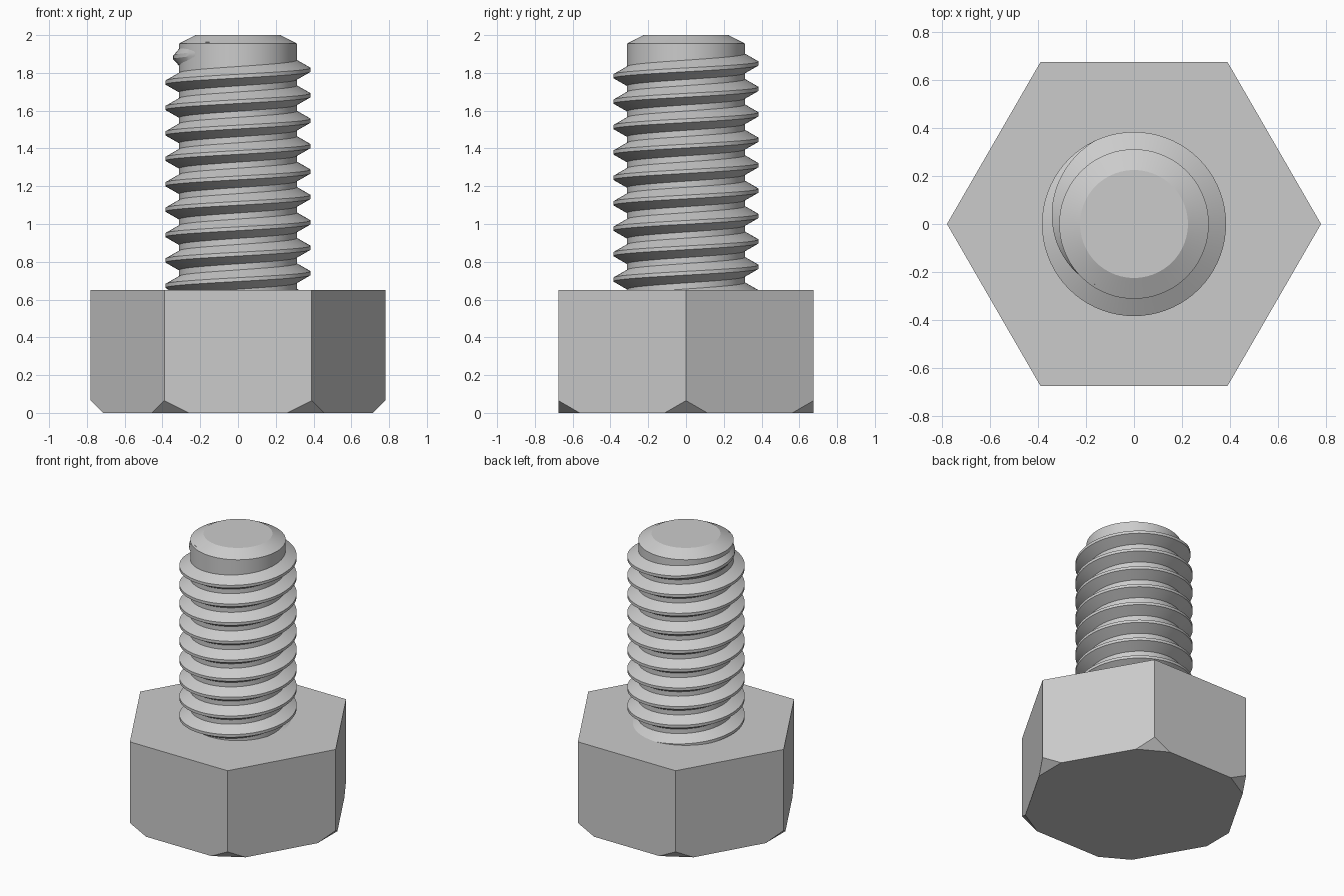
import bpy, bmesh, math
from mathutils import Vector

cube = bpy.data.objects.get("Cube")
if cube:
    bpy.data.objects.remove(cube, do_unlink=True)

steel = bpy.data.materials.new("plain_grey_steel")
steel.use_nodes = True
grey = (0.6, 0.6, 0.6, 1)
steel.diffuse_color = grey
steel.node_tree.nodes["Principled BSDF"].inputs["Base Color"].default_value = grey


def finish(bm, name, smooth=True):
    """Turn a bmesh into a named, shaded object."""
    bmesh.ops.recalc_face_normals(bm, faces=bm.faces[:])
    mesh = bpy.data.meshes.new(name)
    bm.to_mesh(mesh)
    bm.free()
    mesh.materials.append(steel)
    obj = bpy.data.objects.new(name, mesh)
    bpy.context.collection.objects.link(obj)
    if smooth:
        bpy.ops.object.select_all(action='DESELECT')
        obj.select_set(True)
        bpy.context.view_layer.objects.active = obj
        bpy.ops.object.shade_smooth_by_angle(angle=math.radians(20))
    return obj


def polar(radius, angle, z):
    return Vector((radius * math.cos(angle), radius * math.sin(angle), z))


# Hexagonal head with its lower corners cut off
HEAD_R, HEAD_TOP, CUT = 0.78, 0.65, 0.065
bm = bmesh.new()
corners = [polar(HEAD_R, math.tau * i / 6, 0) for i in range(6)]
up = Vector((0, 0, 1))
top = [bm.verts.new(c + up * HEAD_TOP) for c in corners]
low = [bm.verts.new(c + up * CUT) for c in corners]
before = [bm.verts.new(c.lerp(corners[i - 1], 1 / 6)) for i, c in enumerate(corners)]
after = [bm.verts.new(c.lerp(corners[(i + 1) % 6], 1 / 6)) for i, c in enumerate(corners)]
for i in range(6):
    j = (i + 1) % 6
    bm.faces.new((top[i], low[i], after[i], before[j], low[j], top[j]))
    bm.faces.new((low[i], before[i], after[i]))
bm.faces.new(top)
bm.faces.new([v for pair in zip(before, after) for v in pair])
finish(bm, "hex_head", smooth=False)

# Shank with a chamfered tip, from a stacked profile
SEGMENTS = 72
bm = bmesh.new()
rings = [[bm.verts.new(polar(r, math.tau * i / SEGMENTS, z)) for i in range(SEGMENTS)]
         for r, z in ((0.312, 0.6), (0.312, 1.955), (0.225, 2.0))]
for a, b in zip(rings, rings[1:]):
    for i in range(SEGMENTS):
        j = (i + 1) % SEGMENTS
        bm.faces.new((a[i], a[j], b[j], b[i]))
bm.faces.new(rings[0])
bm.faces.new(rings[-1])
finish(bm, "shank")

# Right-handed helical thread that runs out near the tip
PITCH, ROOT, CREST = 0.1346, 0.30, 0.384
START, FADE, END = -3000, 475, 600
bm = bmesh.new()
sections = []
for deg in range(START, END + 1, 5):
    z = 1.749 + PITCH * (deg - 180) / 360
    fade = min(1, (END - deg) / (END - FADE))
    crest = ROOT + 0.001 + (CREST - ROOT - 0.001) * fade
    angle = math.radians(deg)
    sections.append([bm.verts.new(polar(r, angle, z + dz)) for r, dz in
                     ((ROOT, -0.058), (crest, -0.01), (crest, 0.01), (ROOT, 0.058))])
for a, b in zip(sections, sections[1:]):
    for i in range(4):
        j = (i + 1) % 4
        bm.faces.new((a[i], b[i], b[j], a[j]))
bm.faces.new(sections[0])
bm.faces.new(sections[-1])
finish(bm, "thread")
